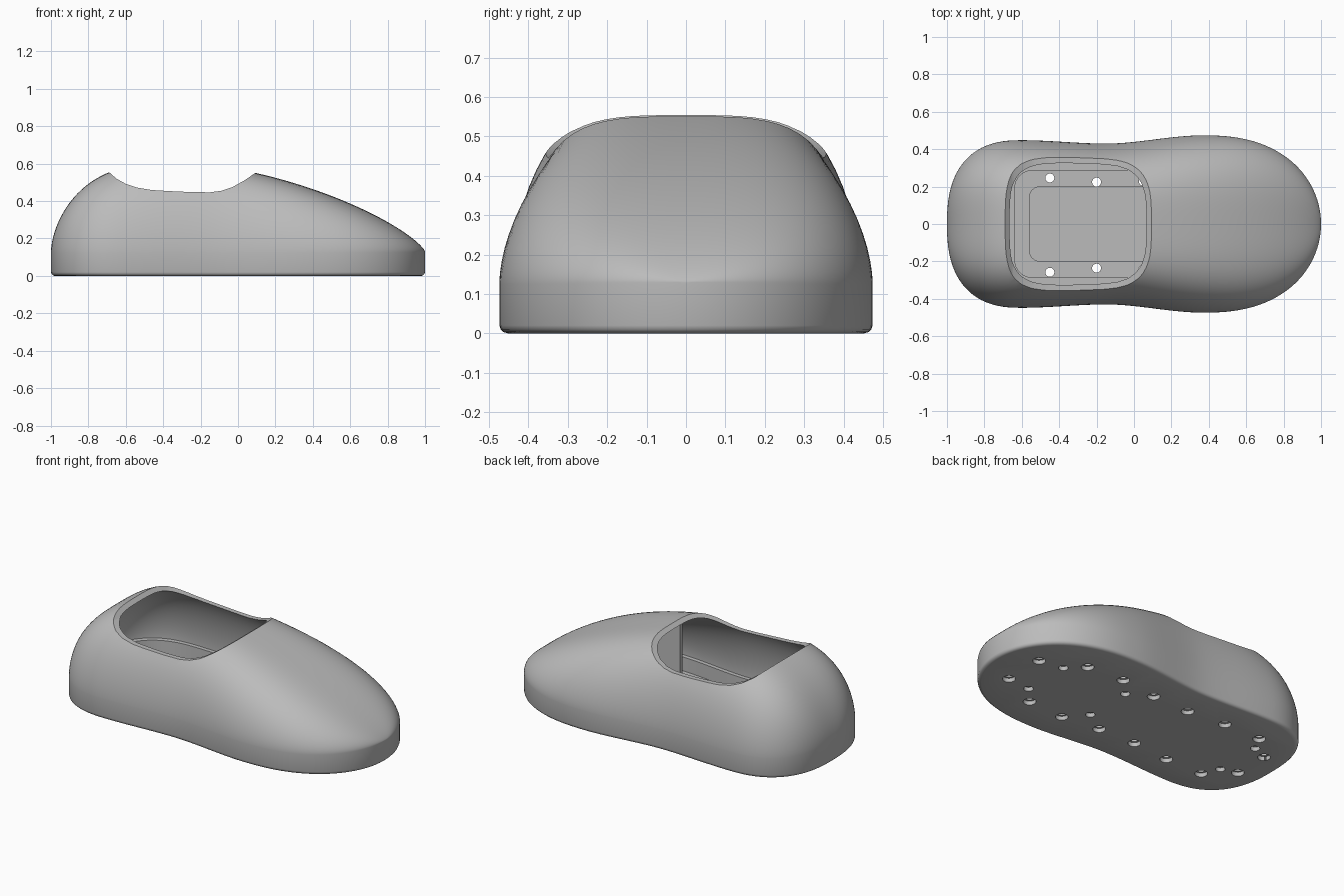
import bpy, bmesh, math

if "Cube" in bpy.data.objects:
    bpy.data.objects.remove(bpy.data.objects["Cube"], do_unlink=True)

grey = bpy.data.materials.new("plain grey")
grey.use_nodes = True
grey.diffuse_color = (0.5, 0.5, 0.5, 1)
grey.node_tree.nodes["Principled BSDF"].inputs["Base Color"].default_value = (0.5, 0.5, 0.5, 1)

SEAM = 0.125      # height where upper meets sole
FLOOR = 0.04


def ease(a, b, t):
    return a + (b - a) * t * t * (3 - 2 * t)


def half_width(x):
    """Half width of the footprint at x."""
    if x > 0.37:
        return 0.474 * (1 - ((x - 0.37) / 0.63) ** 2.4) ** 0.5
    if x < -0.6:
        return 0.448 * (1 - ((-x - 0.6) / 0.4) ** 2.5) ** 0.4
    if x < -0.15:
        return ease(0.448, 0.43, (x + 0.6) / 0.45)
    return ease(0.43, 0.474, (x + 0.15) / 0.52)


def crown(x):
    """Height of the ridge line above the seam at x."""
    if x < -0.3:
        return 0.475 * (1 - ((-x - 0.3) / 0.7) ** 3) ** 0.6
    return 0.475 * (1 - ((x + 0.3) / 1.3) ** 1.6) ** 0.76


STATIONS = [-math.cos(0.02 + (math.pi - 0.04) * i / 72) for i in range(73)]


def outline(inset=0.0):
    pts = [(x, half_width(x)) for x in STATIONS]
    pts += [(x, -w) for x, w in reversed(pts)]
    return [(x * (1 - inset), y * (1 - inset / 0.45)) for x, y in pts]


def loft(name, rings):
    """Closed solid through equal-sized rings of points."""
    bm = bmesh.new()
    rows = [[bm.verts.new(p) for p in ring] for ring in rings]
    n = len(rows[0])
    for a, b in zip(rows, rows[1:]):
        for i in range(n):
            bm.faces.new((a[i], a[(i + 1) % n], b[(i + 1) % n], b[i]))
    bm.faces.new(rows[0])
    bm.faces.new(rows[-1])
    bmesh.ops.recalc_face_normals(bm, faces=bm.faces)
    return to_object(name, bm)


def to_object(name, bm):
    mesh = bpy.data.meshes.new(name)
    bm.to_mesh(mesh)
    bm.free()
    mesh.materials.append(grey)
    obj = bpy.data.objects.new(name, mesh)
    bpy.context.collection.objects.link(obj)
    return obj


def dome(name, inset, base):
    """Solid vamp-and-heel shape with vertical sides down to base."""
    sy = 1 - inset / 0.45
    rings = []
    for x in STATIONS:
        w, h = half_width(x) * sy, crown(x) * sy
        ring = [(x * (1 - inset), -w, base)]
        for k in range(41):
            t = math.sin(math.pi * (k / 40 - 0.5))
            ring.append((x * (1 - inset), w * t, 0.13 + h * max(0, 1 - abs(t) ** 3.6) ** 0.6))
        ring.append((x * (1 - inset), w, base))
        rings.append(ring)
    return loft(name, rings)


def prism(name, levels):
    """Footprint solid from (inset, z) levels."""
    return loft(name, [[(x, y, z) for x, y in outline(i)] for i, z in levels])


def cylinders(name, spots, radius, z0, z1):
    bm = bmesh.new()
    for x, y in spots:
        res = bmesh.ops.create_cone(bm, cap_ends=True, segments=24, radius1=radius,
                                    radius2=radius, depth=z1 - z0)
        bmesh.ops.translate(bm, verts=res["verts"], vec=(x, y, (z0 + z1) / 2))
    return to_object(name, bm)


def combine(obj, tool, operation="DIFFERENCE", keep=False):
    mod = obj.modifiers.new("cut", "BOOLEAN")
    mod.operation, mod.object, mod.solver = operation, tool, "EXACT"
    bpy.context.view_layer.objects.active = obj
    bpy.ops.object.modifier_apply(modifier=mod.name)
    if not keep:
        bpy.data.objects.remove(tool, do_unlink=True)


def rounded_slab(name, x0, x1, half, radius, z0, z1):
    ring = []
    for cx, cy, start in ((x1 - radius, half - radius, 0), (x0 + radius, half - radius, 90),
                          (x0 + radius, radius - half, 180), (x1 - radius, radius - half, 270)):
        for k in range(9):
            a = math.radians(start + k * 11.25)
            ring.append((cx + radius * math.cos(a), cy + radius * math.sin(a)))
    return loft(name, [[(x, y, z) for x, y in ring] for z in (z0, z1)])


# Upper: hollow dome with a dipping foot opening
upper = dome("upper", 0, SEAM)
combine(upper, dome("upper_cavity", 0.025, SEAM - 0.05))
rim = [(-0.73, 0.59), (-0.69, 0.555), (-0.65, 0.52), (-0.6, 0.492), (-0.54, 0.472),
       (-0.46, 0.459), (-0.36, 0.453), (-0.25, 0.448), (-0.15, 0.447), (-0.09, 0.455),
       (-0.03, 0.475), (0.03, 0.508), (0.085, 0.545), (0.14, 0.583), (0.14, 0.9), (-0.73, 0.9)]
combine(upper, loft("opening_cutter", [[(x, y, z) for x, z in rim] for y in (-0.7, 0.7)]))

# Sole: tray with a rounded bottom edge and thick walls
sole = prism("sole", [(0.02, 0), (0.01, 0.003), (0.003, 0.01), (0, 0.02), (0, SEAM)])
combine(sole, prism("sole_cavity", [(0.05, FLOOR), (0.05, SEAM + 0.1)]))

# Raised frame on the floor
frame = rounded_slab("floor_frame", -0.64, 0.25, 0.29, 0.1, FLOOR - 0.005, 0.085)
combine(frame, rounded_slab("frame_cutter", -0.56, 0.17, 0.2, 0.06, 0, 0.2))

# Screw posts
post_spots = [(x, s * 0.15) for x in (0.637, 0.19, -0.75) for s in (-1, 1)]
posts = cylinders("screw_posts", post_spots, 0.05, FLOOR - 0.005, 0.1)

# Stiffening rib inside the toe
rib = loft("toe_rib", [[(0.1, y, FLOOR - 0.005), (0.8, y, FLOOR - 0.005), (0.8, y, 0.24),
                        (0.6, y, 0.355), (0.35, y, 0.45), (0.1, y, 0.51)] for y in (-0.11, -0.085)])

# Holes through the sole, wider at the underside
edge_spots = [(x, s * y - 0.006) for x, y in
              ((0.79, 0.13), (0.54, 0.25), (0.295, 0.265), (0.05, 0.235), (-0.2, 0.23),
               (-0.45, 0.252), (-0.7, 0.25), (-0.85, 0.113)) for s in (-1, 1)]
for spots, narrow, wide in ((edge_spots, 0.024, 0.036), (post_spots, 0.015, 0.027)):
    bore = cylinders("bore_cutter", spots, narrow, -0.1, 0.2)
    for part in (sole, frame, posts):
        combine(part, bore, keep=True)
    bpy.data.objects.remove(bore, do_unlink=True)
    combine(sole, cylinders("counterbore_cutter", spots, wide, -0.1, 0.025))

# Smooth shading with crisp edges
for part in (upper, sole, frame, posts, rib):
    bpy.ops.object.select_all(action="DESELECT")
    part.select_set(True)
    bpy.context.view_layer.objects.active = part
    bpy.ops.object.shade_smooth_by_angle(angle=math.radians(35))
